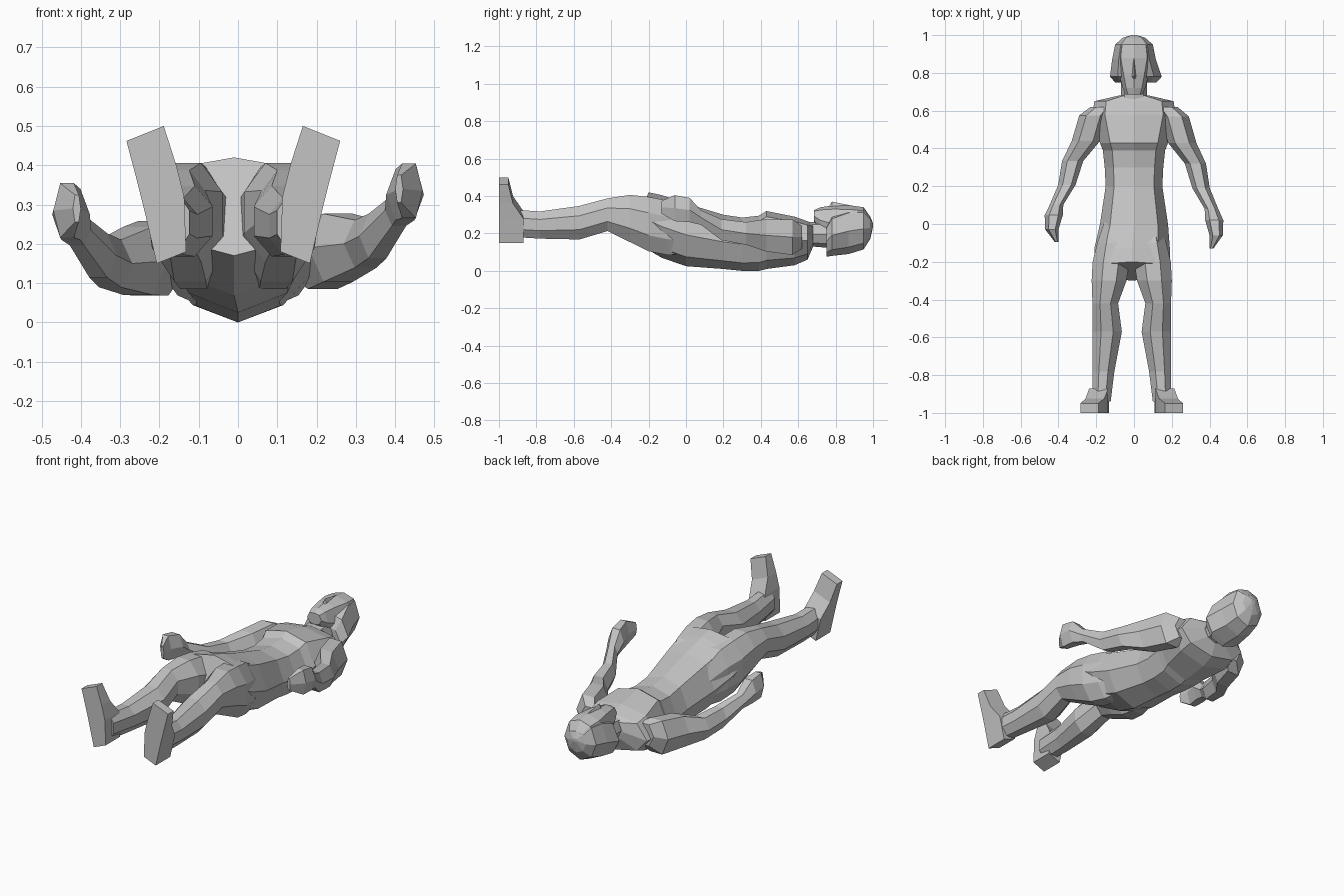
import bpy
import bmesh
import math

cube = bpy.data.objects.get("Cube")
if cube:
    bpy.data.objects.remove(cube, do_unlink=True)

# One plain clay colour for the whole figure
CLAY = (.55, .55, .55, 1)
clay = bpy.data.materials.new("clay_grey")
clay.use_nodes = True
clay.diffuse_color = CLAY
clay.node_tree.nodes["Principled BSDF"].inputs["Base Color"].default_value = CLAY


def loft(name, rings):
    """Skin a list of equal-length point rings and cap both ends."""
    bm = bmesh.new()
    loops = [[bm.verts.new(point) for point in ring] for ring in rings]
    count = len(loops[0])
    for first, second in zip(loops, loops[1:]):
        for i in range(count):
            j = (i + 1) % count
            bm.faces.new((first[i], first[j], second[j], second[i]))
    bm.faces.new(loops[0])
    bm.faces.new(loops[-1])
    bmesh.ops.recalc_face_normals(bm, faces=bm.faces)
    mesh = bpy.data.meshes.new(name)
    bm.to_mesh(mesh)
    bm.free()
    mesh.materials.append(clay)
    obj = bpy.data.objects.new(name, mesh)
    bpy.context.collection.objects.link(obj)
    return obj


def body_ring(y, width, top, bottom, centre=0, lean=0):
    """Eight-sided section: broad front, widest near the middle, keeled back."""
    def level(fraction):
        return bottom + (top - bottom) * fraction

    half = [(0, top), (.7, level(.9)), (1, level(.5)), (.7, level(.15)), (0, bottom)]
    outline = half + [(-x, z) for x, z in half[-2:0:-1]]
    return [(centre + x * width, y - lean * (top - z), z) for x, z in outline]


def oval_ring(x, y, z, half_width, half_height, sides=6, turn=0):
    """Regular section facing along the body."""
    angles = [turn + math.tau * i / sides for i in range(sides)]
    return [(x + half_width * math.cos(a), y, z + half_height * math.sin(a))
            for a in angles]


# Torso from neck base through chest, waist and hips to the slanted crotch:
# each section gives y, half width, front height and back height
torso = [body_ring(*section) for section in (
    (.68, .08, .25, .13),
    (.65, .21, .265, .06),
    (.58, .22, .29, .03),
    (.43, .18, .32, .01),
    (.39, .165, .295, 0),
    (.3, .155, .285, 0),
    (.2, .15, .3, .01),
    (0, .18, .36, .025),
    (-.13, .2, .405, .07, -.01),
)]
torso.append(body_ring(-.2, .2, .42, .17, centre=-.01, lean=.4))
loft("torso", torso)

# Neck
loft("neck", [
    body_ring(.61, .09, .26, .08),
    body_ring(.68, .07, .26, .13),
    body_ring(.8, .07, .27, .12),
])

# Face from chin to brow
loft("face", [
    body_ring(.685, .045, .325, .26),
    body_ring(.72, .06, .34, .2),
    body_ring(.79, .078, .35, .15),
    body_ring(.88, .1, .35, .13),
    body_ring(.95, .09, .34, .15),
    body_ring(.985, .05, .29, .2),
])


def nose_ring(y, half_width, base, ridge):
    return [(-half_width, y, base), (0, y, ridge), (half_width, y, base)]


# Nose: a narrow wedge rising toward its tip
loft("nose", [
    nose_ring(.88, .006, .34, .35),
    nose_ring(.78, .018, .33, .37),
    nose_ring(.765, .01, .33, .345),
])

# Hair: rounded cap that flares at the jaw
loft("hair", [
    body_ring(.75, .11, .24, .075, centre=.01),
    body_ring(.78, .137, .3, .08, centre=.01),
    body_ring(.87, .116, .335, .09),
    body_ring(.95, .1, .335, .115),
    body_ring(.985, .06, .29, .17),
    body_ring(1, .015, .255, .235),
])

# Arm from shoulder to fingertips: x, y, z, half width, half height
ARM = [
    (.17, .62, .18, .06, .07),
    (.215, .57, .18, .075, .11),
    (.255, .43, .19, .075, .1),
    (.325, .32, .2, .056, .07),
    (.355, .19, .22, .046, .065),
    (.41, .08, .285, .036, .045),
    (.425, .02, .325, .048, .075),
    (.435, -.06, .335, .035, .08),
    (.41, -.13, .34, .01, .04),
]

# Leg from hip to ankle: y, centre x, half width, front height, back height;
# the first section is buried inside the pelvis
LEG = [
    (.03, .09, .05, .3, .09),
    (-.1, .1, .085, .38, .08),
    (-.2, .11, .1, .4, .1),
    (-.3, .12, .095, .41, .15),
    (-.42, .14, .07, .39, .21),
    (-.57, .13, .08, .35, .165),
    (-.78, .15, .06, .32, .17),
    (-.94, .16, .05, .33, .18),
]

# Foot from heel to toe: inner x, width, inner height, instep y
FOOT = [
    (.12, .075, .18, -.87),
    (.125, .1, .32, -.87),
    (.145, .1, .4, -.925),
    (.177, .095, .5, -.95),
]

LEG_CENTRE = -.012
SOLE = -1
for side, label in ((1, "left"), (-1, "right")):
    # The right arm hangs lower from the elbow and is bent slightly more
    arm = []
    for step, (x, y, z, half_width, half_height) in enumerate(ARM):
        bend = 0 if side > 0 else step / len(ARM)
        drop = .05 * min(bend * 3, 1)
        arm.append(oval_ring(side * x, y + .04 * bend, z - drop,
                             half_width, half_height))
    loft(label + "_arm", arm)

    # Leg with flat front, back and sides
    leg = []
    for y, x, half_width, front, back in LEG:
        middle, half_height = (front + back) / 2, (front - back) / 2
        leg.append(oval_ring(LEG_CENTRE + side * x, y, middle, half_width * 1.05,
                             half_height * 1.05, sides=8, turn=math.pi / 8))
    loft(label + "_leg", leg)

    # Foot tilted outward, so the outer edge sits lower
    foot = []
    for inner, width, height, instep in FOOT:
        near = LEG_CENTRE + side * inner
        far = near + side * width
        low = height - width * .4
        foot.append([(near, instep, height), (far, instep, low),
                     (far, SOLE, low), (near, SOLE, height)])
    loft(label + "_foot", foot)
